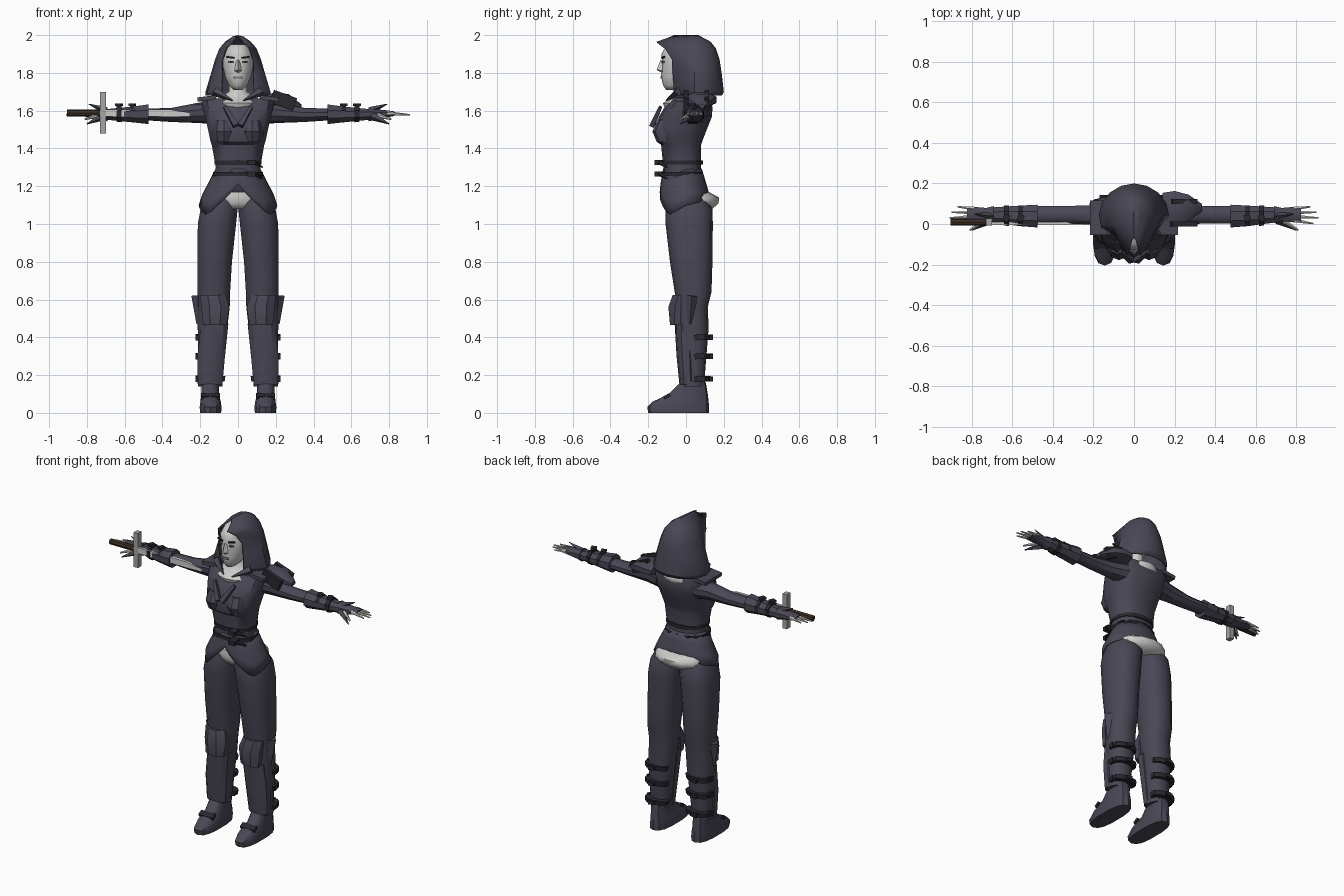
import bpy, bmesh, math
from mathutils import Matrix, Vector, Euler

if "Cube" in bpy.data.objects:
    bpy.data.objects.remove(bpy.data.objects["Cube"])


def material(name, r, g, b):
    m = bpy.data.materials.new(name)
    m.use_nodes = True
    m.diffuse_color = (r, g, b, 1)
    m.node_tree.nodes["Principled BSDF"].inputs["Base Color"].default_value = (r, g, b, 1)
    return m


CLOTH = material("slate cloth", .066, .063, .09)
STRAP = material("dark leather", .022, .021, .028)
SKIN = material("pale skin", .6, .6, .59)
STEEL = material("grey steel", .38, .38, .38)
WOOD = material("brown grip", .05, .03, .018)
INK = material("black brows", .01, .01, .01)
LIP = material("grey lips", .25, .24, .24)


def finish(name, bm, mat, side=1, angle=35):
    bmesh.ops.transform(bm, matrix=Matrix.Diagonal((side, 1, 1, 1)), verts=bm.verts)
    bmesh.ops.recalc_face_normals(bm, faces=bm.faces)
    me = bpy.data.meshes.new(name)
    bm.to_mesh(me)
    bm.free()
    me.materials.append(mat)
    me.shade_smooth()
    me.set_sharp_from_angle(angle=math.radians(angle))
    ob = bpy.data.objects.new(name, me)
    bpy.context.collection.objects.link(ob)
    return ob


def skin_rows(name, rows, mat, side=1, closed=True, caps=True, angle=35):
    """Bridge rows of points with quads."""
    bm = bmesh.new()
    vs = [[bm.verts.new(p) for p in row] for row in rows]
    n = len(rows[0])
    for a, b in zip(vs, vs[1:]):
        for i in range(n if closed else n - 1):
            j = (i + 1) % n
            bm.faces.new((a[i], a[j], b[j], b[i]))
    if caps:
        bm.faces.new(vs[0])
        bm.faces.new(vs[-1])
    return finish(name, bm, mat, side, angle)


def loft(name, rings, mat, axis="z", side=1, sides=14, power=1.0, angle=35):
    """Each ring: position along the axis, then low/high extents of the other two axes."""
    rows = []
    for pos, a0, a1, b0, b1 in rings:
        row = []
        for i in range(sides):
            t = math.tau * (i + .5) / sides
            c, s = math.cos(t), math.sin(t)
            c, s = (math.copysign(abs(v) ** power, v) for v in (c, s))
            a = (a0 + a1) / 2 + c * (a1 - a0) / 2
            b = (b0 + b1) / 2 + s * (b1 - b0) / 2
            row.append((a, b, pos) if axis == "z" else (pos, a, b))
        rows.append(row)
    return skin_rows(name, rows, mat, side, angle=angle)


def body(name, rings, mat, **kw):
    """Loft symmetric in x: height, half width, front y, back y."""
    return loft(name, [(z, -w, w, f, b) for z, w, f, b in rings], mat, **kw)


def box(name, centre, size, mat, rot=(0, 0, 0), side=1):
    bm = bmesh.new()
    m = Matrix.LocRotScale(Vector(centre), Euler(rot), Vector(size))
    bmesh.ops.create_cube(bm, size=1, matrix=m)
    return finish(name, bm, mat, side)


def spike(name, start, end, r1, r2, mat, side=1, sides=6):
    a, b = Vector(start), Vector(end)
    d = b - a
    m = Matrix.Translation((a + b) / 2) @ d.to_track_quat("Z", "Y").to_matrix().to_4x4()
    bm = bmesh.new()
    bmesh.ops.create_cone(bm, cap_ends=True, segments=sides, radius1=r1, radius2=r2,
                          depth=d.length, matrix=m)
    return finish(name, bm, mat, side)


# Head and face
body("head", [(1.71, .025, -.105, -.03), (1.735, .05, -.122, .03), (1.78, .07, -.132, .07),
              (1.84, .083, -.126, .1), (1.90, .083, -.13, .1), (1.95, .06, -.1, .08)],
     SKIN, angle=60)
skin_rows("nose", [[(-.009, -.122, 1.865), (0, -.134, 1.87), (.009, -.122, 1.865)],
                   [(-.019, -.126, 1.812), (0, -.156, 1.816), (.019, -.126, 1.812)],
                   [(-.012, -.122, 1.802), (0, -.132, 1.803), (.012, -.122, 1.802)]], SKIN)
box("mouth", (0, -.131, 1.776), (.045, .008, .012), LIP)
for s in (1, -1):
    box("eyebrow", (.04, -.122, 1.882), (.042, .009, .009), INK, (0, -.12, .3), s)
    box("eye", (.038, -.121, 1.858), (.026, .009, .01), LIP, (0, 0, .3), s)
    box("pupil", (.038, -.124, 1.858), (.009, .009, .009), INK, (0, 0, .3), s)
body("neck", [(1.58, .1, -.1, .1), (1.64, .13, -.122, .15), (1.67, .105, -.075, .14),
              (1.70, .05, -.05, .06), (1.76, .045, -.05, .06)], SKIN, angle=60)

# Hood: arcs swept from one front edge round the back to the other
hood_rows = []
for z, edge, front, half, back in [(1.68, .075, -.06, .172, .19), (1.70, .085, -.065, .172, .2),
                                   (1.79, .088, -.07, .145, .19), (1.87, .086, -.075, .122, .178),
                                   (1.93, .065, -.11, .098, .158), (1.965, .035, -.155, .068, .13),
                                   (1.992, .012, -.08, .03, .08)]:
    row = [(-edge, front, z)]
    for i in range(11):
        t = math.radians(-20 + 22 * i)
        row.append((-half * math.cos(t), .04 + (back - .04) * math.sin(t), z))
    hood_rows.append(row[:-1] + [(edge, front, z)])
top = hood_rows[-1]
hood_rows.append([(0, y * .8, 2.0) for _, y, _ in top])
hood = skin_rows("hood", hood_rows, CLOTH, closed=False, caps=False, angle=28)
hood.modifiers.new("thickness", "SOLIDIFY").thickness = .008
for s in (1, -1):
    spike("hood_collar_tip", (.12, -.04, 1.70), (.03, -.105, 1.655), .025, .004, CLOTH, s, 4)

# Torso
body("vest", [(1.22, .14, -.125, .09), (1.30, .12, -.12, .08), (1.42, .142, -.132, .08),
              (1.435, .148, -.155, .085), (1.5, .162, -.168, .11), (1.57, .178, -.142, .138),
              (1.62, .192, -.112, .14), (1.665, .2, -.07, .125)], CLOTH, power=.8)
for s in (1, -1):
    loft("bust", [(1.435, .02, .13, -.155, -.02), (1.49, .008, .14, -.178, -.02),
                  (1.55, .02, .13, -.15, -.02)], CLOTH, side=s, sides=10)
    box("shoulder_flap", (.165, .03, 1.665), (.1, .17, .022), CLOTH, (0, .12, 0), s)
    spike("neck_drape", (.07, -.135, 1.62), (.012, -.18, 1.52), .012, .02, CLOTH, s, 4)

# Skirt flaring from the waist, with a front opening and two long points
HEM = [(0, 1.21), (22, 1.13), (52, 1.045), (90, 1.1), (180, 1.15)]


def hem_height(deg):
    for (d0, z0), (d1, z1) in zip(HEM, HEM[1:]):
        if deg <= d1:
            return z0 + (z1 - z0) * (deg - d0) / (d1 - d0)


skirt_rows = []
for u in (0, .35, .7, 1):
    row = []
    for i in range(32):
        t = math.tau * i / 32
        z = 1.29 + (hem_height(min(i, 32 - i) * 11.25) - 1.29) * u
        flare = min(1, (1.29 - z) / .17)
        depth = .122 + .028 * flare if math.cos(t) > 0 else .085 + .05 * flare
        row.append(((.12 + .088 * flare) * math.sin(t), -depth * math.cos(t), z))
    skirt_rows.append(row)
skirt = skin_rows("skirt", skirt_rows, CLOTH, caps=False)
skirt.modifiers.new("thickness", "SOLIDIFY").thickness = .006
body("hips", [(1.08, .15, -.08, .14), (1.11, .17, -.1, .172), (1.14, .165, -.105, .176),
              (1.17, .15, -.1, .12)], SKIN, angle=60)

# Belts with buckles
for z, w in ((1.325, .128), (1.265, .136)):
    body("belt", [(z - .011, w, -.132, .09), (z + .011, w, -.132, .09)], STRAP, power=.85)
    box("belt_buckle", (.07, -.145, z), (.045, .045, .026), STRAP)
    spike("belt_tail", (.09, -.14, z), (.13, -.1, z - .025), .012, .004, STRAP, 1, 4)

# Legs, knee guards, greaves and boots
for s in (1, -1):
    loft("trouser_leg", [(.14, .085, .205, -.02, .095), (.3, .07, .212, -.035, .108),
                         (.45, .055, .215, -.045, .12), (.56, .042, .215, -.05, .115),
                         (.64, .04, .215, -.06, .135), (.8, .03, .217, -.085, .14),
                         (1.0, .008, .215, -.108, .142), (1.08, 0, .2, -.11, .14),
                         (1.15, 0, .17, -.09, .1)], CLOTH, side=s, power=.85)
    loft("greave", [(.15, .08, .215, -.035, .05), (.3, .066, .218, -.05, .05),
                    (.47, .048, .2, -.06, .05)], CLOTH, side=s, sides=10, power=.8)
    loft("knee_guard", [(.465, .055, .19, -.088, .0), (.56, .04, .2, -.098, .03),
                        (.625, .06, .205, -.075, .04)], CLOTH, side=s, sides=8)
    spike("knee_flap", (.212, .03, .62), (.212, .02, .47), .035, .008, CLOTH, s, 4)
    for z in (.18, .3, .4):
        loft("calf_strap", [(z - .014, .068, .222, .04, .126), (z + .014, .064, .222, .04, .13)],
             STRAP, side=s, sides=10, power=.8)
        box("strap_buckle", (.15, .132, z), (.04, .022, .022), STRAP, (0, .15, 0), s)
        box("side_buckle", (.218, .06, z), (.016, .03, .03), STRAP, (.2, 0, 0), s)
    loft("trouser_cuff", [(.14, .08, .214, -.028, .1), (.17, .08, .216, -.03, .1)],
         CLOTH, side=s)
    loft("boot", [(0, .088, .202, -.2, .122), (.03, .086, .204, -.205, .122),
                  (.06, .09, .2, -.175, .12), (.1, .1, .195, -.09, .115),
                  (.16, .1, .195, -.03, .105)], CLOTH, side=s, power=.75)
    box("boot_strap", (.146, -.1, .087), (.1, .035, .02), STRAP, (.5, 0, 0), s)

# Arms, bracers and hands
for s in (1, -1):
    loft("sleeve", [(.13, -.02, .12, 1.53, 1.655), (.22, -.005, .095, 1.535, 1.64),
                    (.35, 0, .09, 1.54, 1.615), (.5, 0, .09, 1.55, 1.61)],
         CLOTH, "x", s, sides=10)
    loft("bracer", [(.475, -.022, .1, 1.525, 1.637), (.56, -.015, .095, 1.535, 1.625),
                    (.7, .005, .085, 1.55, 1.61)], CLOTH, "x", s, sides=8)
    for x in (.56, .63):
        loft("bracer_strap", [(x - .012, -.015, .096, 1.535, 1.63),
                              (x + .012, -.01, .094, 1.538, 1.628)], STRAP, "x", s, sides=8)
        box("bracer_buckle", (x, .03, 1.632), (.03, .035, .014), STRAP, (0, 0, .4), s)
    loft("glove", [(.69, .0, .092, 1.54, 1.62), (.73, .012, .082, 1.55, 1.61),
                   (.79, .005, .088, 1.563, 1.603), (.825, .01, .084, 1.57, 1.598)],
         CLOTH, "x", s, sides=8)
    spike("glove_flare", (.70, .04, 1.6), (.79, .05, 1.635), .02, .002, CLOTH, s, 4)
    spike("glove_point", (.71, .02, 1.57), (.8, -.03, 1.53), .022, .003, CLOTH, s, 4)
    for y, tip_y, x in ((.018, .002, .885), (.037, .03, .91), (.057, .058, .9), (.076, .085, .87)):
        spike("finger", (.79, y, 1.586), (x, tip_y, 1.578), .011, .004, SKIN, s)
    spike("thumb", (.74, .015, 1.575), (.81, -.03, 1.555), .013, .005, SKIN, s)

# Single shoulder guard on the left
loft("shoulder_guard", [(.14, -.01, .16, 1.62, 1.685), (.2, -.02, .17, 1.615, 1.7),
                        (.27, .01, .15, 1.61, 1.69), (.335, .06, .1, 1.61, 1.635)],
     CLOTH, "x", sides=8)
for y in (.0, .11):
    box("shoulder_strap", (.24, y, 1.655), (.13, .025, .07), STRAP, (0, .35, 0))

# Sword held along the right arm
spike("sword_grip", (-.905, .01, 1.587), (-.73, .01, 1.587), .018, .018, WOOD, sides=8)
box("sword_guard", (-.715, .01, 1.588), (.03, .036, .22), STEEL)
loft("sword_blade", [(-.7, -.008, .014, 1.562, 1.614), (-.36, -.008, .014, 1.562, 1.614),
                     (-.2, .0, .006, 1.57, 1.576)], SKIN, "x", sides=4, power=.9)
